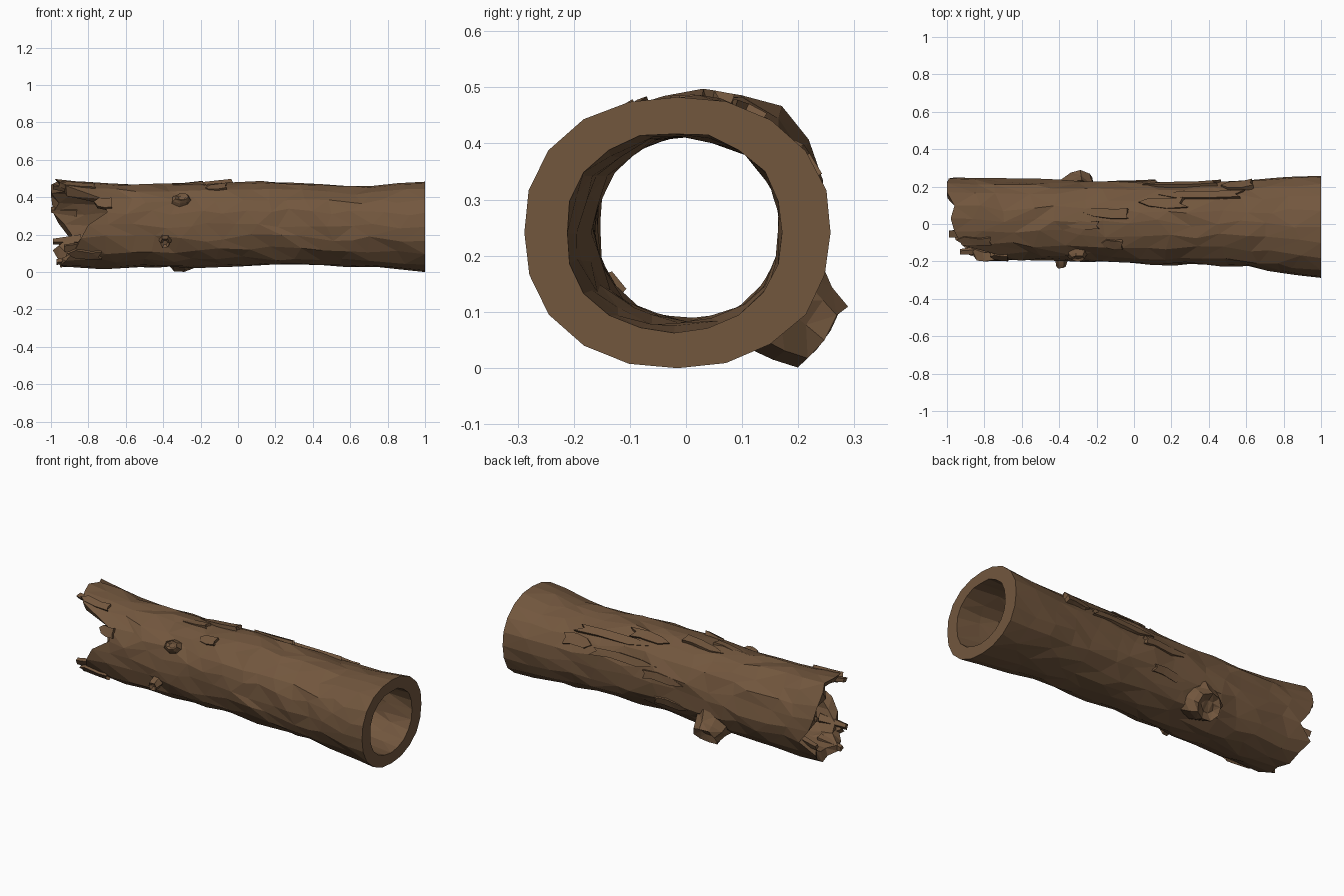
import bpy, bmesh, math, random
from mathutils import Vector

if "Cube" in bpy.data.objects:
    bpy.data.objects.remove(bpy.data.objects["Cube"])

random.seed(4)
N, R = 20, 15  # sides, rings

bark = bpy.data.materials.new("bark")
bark.diffuse_color = (0.17, 0.095, 0.048, 1)
bark.use_nodes = True
bark.node_tree.nodes["Principled BSDF"].inputs["Base Color"].default_value = bark.diffuse_color

# x, y min, y max, z min, z max of the outer wall and the hollow
OUTER = [(-1, -.20, .26, .02, .505), (-.75, -.20, .24, .02, .48), (-.35, -.20, .235, .022, .465),
         (0, -.21, .225, .032, .487), (.35, -.225, .23, .03, .475), (.65, -.235, .24, .025, .46),
         (1, -.29, .26, .0, .482)]
INNER = [(-1, -.165, .21, .06, .45), (-.6, -.16, .175, .08, .42), (.5, -.165, .17, .085, .41),
         (1, -.215, .172, .062, .42)]


def section(table, x):
    x = max(-1, min(1, x))
    for a, b in zip(table, table[1:]):
        if x <= b[0]:
            t = (x - a[0]) / (b[0] - a[0])
            return [p + (q - p) * t for p, q in zip(a[1:], b[1:])]


def surf(table, x, ang, off=0.0):
    """Point on the wall at length x and angle, lifted outward by off."""
    y0, y1, z0, z1 = section(table, x)
    c, s = math.cos(ang), math.sin(ang)
    k = (abs(c) ** 2.2 + abs(s) ** 2.2) ** (-1 / 2.2)
    return Vector((x, (y0 + y1) / 2 + c * (k * (y1 - y0) / 2 + off),
                   (z0 + z1) / 2 + s * (k * (z1 - z0) / 2 + off)))


def finish(bm, name):
    bmesh.ops.recalc_face_normals(bm, faces=bm.faces)
    me = bpy.data.meshes.new(name)
    bm.to_mesh(me)
    bm.free()
    ob = bpy.data.objects.new(name, me)
    bpy.context.collection.objects.link(ob)
    me.materials.append(bark)
    return ob


def bridge(bm, a, b):
    n = len(a)
    for i in range(n):
        bm.faces.new((a[i], a[(i + 1) % n], b[(i + 1) % n], b[i]))


# Hollow trunk: sawn at +x, broken at -x (end position for each side)
ENDS = [-.96, -.99, -1, -1, -.96, -.98, -.96, -.92, -.72, -.70,
        -.80, -.84, -.87, -.92, -.95, -.93, -.95, -.96, -.99, -.90]


def wall(bm, table, jit, nudge):
    rings = []
    for r in range(R):
        ring = []
        for i in range(N):
            t = r / (R - 1)
            end = ENDS[i] + (random.uniform(0, nudge) if r == 0 else 0)
            x = end + (1 - end) * t
            ang = i * 2 * math.pi / N
            if 0 < r < R - 1:
                x += random.uniform(-.04, .04)
                ang += random.uniform(-.08, .08)
            amount = random.uniform(-jit, jit * .6) if r < R - 1 else random.uniform(-.004, .002)
            ring.append(bm.verts.new(surf(table, x, ang, amount)))
        rings.append(ring)
    for a, b in zip(rings, rings[1:]):
        bridge(bm, a, b)
    return rings


bm = bmesh.new()
outer = wall(bm, OUTER, .010, 0)
inner = wall(bm, INNER, .008, .05)
bridge(bm, outer[0], inner[0])
bridge(bm, outer[-1], inner[-1])
bmesh.ops.triangulate(bm, faces=[f for f in bm.faces if abs(f.calc_center_median().x) < .97])
finish(bm, "hollow_trunk")


# Broken branch stubs and knots: tapered rings with a sunken top
def stub(name, x, deg, rad, height, taper, sides=8, stretch=1.2):
    a = math.radians(deg)
    c = surf(OUTER, x, a)
    out = Vector((0, math.cos(a), math.sin(a)))
    side = Vector((0, -out.z, out.y))
    bm = bmesh.new()
    rings = []
    for h, k in ((-.03, 1.1), (height * .45, (1 + taper) / 2), (height, taper), (height * .7, taper * .5)):
        ring = []
        for i in range(sides):
            t = i * 2 * math.pi / sides
            q = rad * k * random.uniform(.85, 1.12)
            p = c + out * (h + random.uniform(-.1, .1) * height)
            ring.append(bm.verts.new(p + Vector((math.cos(t) * q * stretch, 0, 0)) + side * math.sin(t) * q))
        if rings:
            bridge(bm, rings[-1], ring)
        rings.append(ring)
    bm.faces.new(rings[-1])
    bm.faces.new(rings[0])
    bmesh.ops.triangulate(bm, faces=bm.faces)
    finish(bm, name)


stub("branch_stub_back", -.30, -40, .10, .07, .68, 9, 1.1)
stub("knot_front_low", -.39, 200, .034, .042, .8, 6, 1.0)
stub("knot_front_high", -.30, 143, .045, .028, .6, 7, 1.4)


# Bark flakes: thin jagged plates lifted at one end
def flake(name, x, deg, length, width, lift):
    bm = bmesh.new()
    shape = [(-.5, -.1), (-.25, -.5), (.2, -.35), (.5, -.45), (.42, .1), (.5, .4), (.1, .5), (-.3, .3)]
    layers = []
    for top in (0, 1):
        ring = []
        for u, v in shape:
            px = x + u * length * random.uniform(.85, 1.1)
            pa = math.radians(deg) + v * width / .23 * random.uniform(.85, 1.15)
            ring.append(bm.verts.new(surf(OUTER, px, pa, .002 + lift * (.35 + u + .3) if top else -.025)))
        layers.append(ring)
    bridge(bm, *layers)
    bm.faces.new(layers[0])
    bm.faces.new(layers[1])
    bmesh.ops.triangulate(bm, faces=bm.faces)
    finish(bm, name)


for i, f in enumerate([(.55, 33, .18, .07, .018), (.35, 50, .45, .05, .010), (.15, 62, .26, .06, .010),
                       (-.15, 78, .26, .06, .010), (-.28, 95, .20, .05, .009), (-.12, 122, .12, .06, .012),
                       (.25, 25, .40, .05, .010), (.0, 12, .26, .05, .010), (-.05, -22, .22, .05, .010),
                       (-.72, 150, .10, .06, .012), (-.86, 120, .20, .05, .008), (-.82, 222, .18, .06, .008)]):
    flake(f"bark_flake_{i + 1}", *f)


# Splinters left inside the broken end
def splinter(name, x, deg, length, width):
    bm = bmesh.new()
    a = math.radians(deg)
    base = [bm.verts.new(surf(INNER, x + length, a + d * width / .2, o))
            for d, o in ((-.5, .02), (.5, .02), (.4, -.02), (-.4, -.015))]
    tip = [bm.verts.new(surf(INNER, x, a + d * width / .2, o))
           for d, o in ((-.2, .025), (.25, .03), (.15, .005), (-.15, .005))]
    bridge(bm, base, tip)
    bm.faces.new(base)
    bm.faces.new(tip)
    finish(bm, name)


for i, s in enumerate([(-.99, 110, .22, .07), (-.93, 215, .16, .06), (-.97, 250, .14, .06),
                       (-.99, 335, .15, .06), (-1.0, 20, .14, .05)]):
    splinter(f"end_splinter_{i + 1}", *s)
